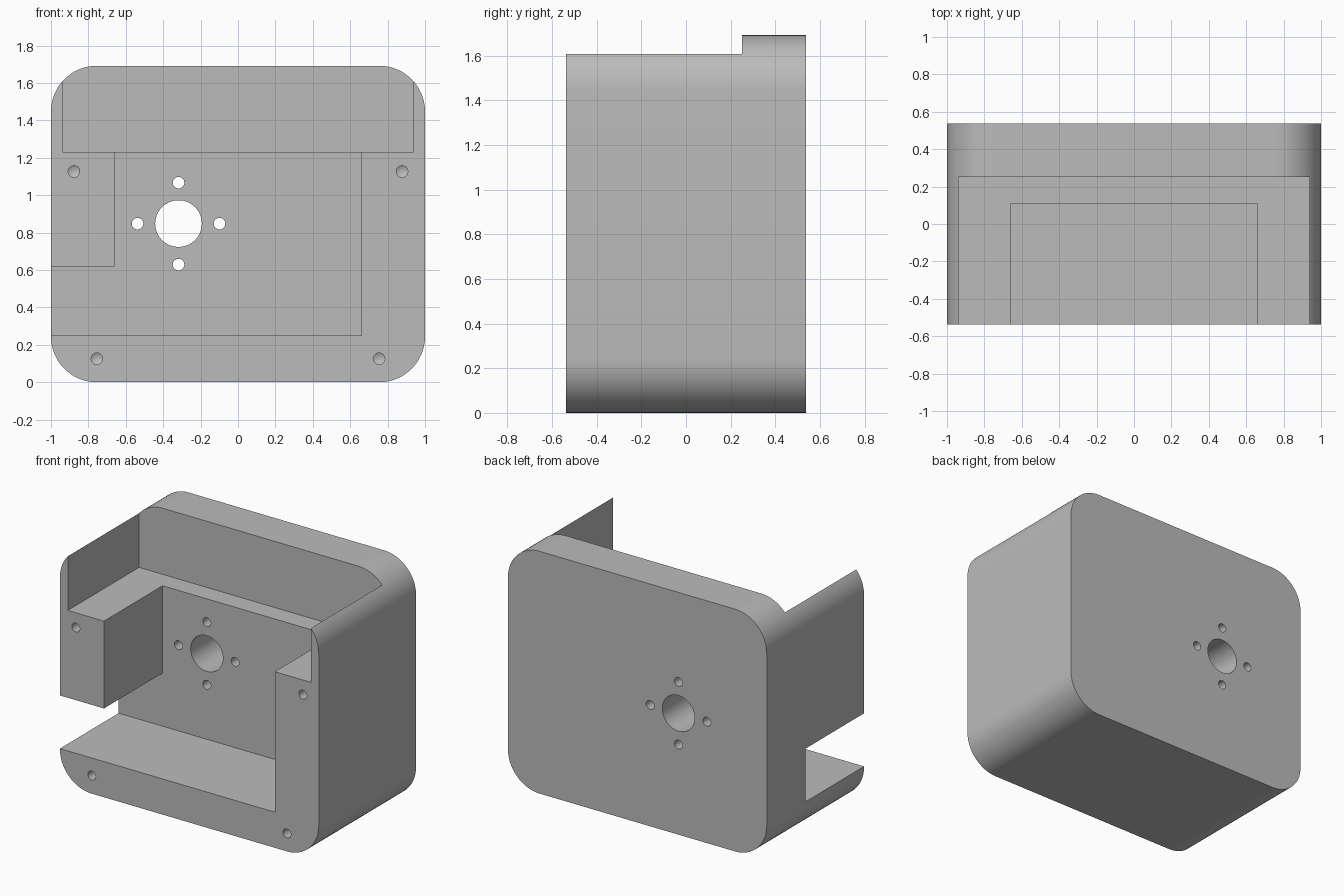
import bpy, bmesh
from math import sin, cos, pi, radians
from mathutils import Matrix, Vector

cube = bpy.data.objects.get("Cube")
if cube:
    bpy.data.objects.remove(cube, do_unlink=True)

HALF_DEPTH, HEIGHT, RADIUS = 0.537, 1.692, 0.245
FRONT = -HALF_DEPTH
SCREW_R = 0.031

grey = bpy.data.materials.new("plain grey")
grey.use_nodes = True
grey.diffuse_color = (0.5, 0.5, 0.5, 1)
grey.node_tree.nodes["Principled BSDF"].inputs["Base Color"].default_value = (0.5, 0.5, 0.5, 1)


def make_object(name, bm):
    bmesh.ops.recalc_face_normals(bm, faces=bm.faces)
    mesh = bpy.data.meshes.new(name)
    bm.to_mesh(mesh)
    bm.free()
    mesh.materials.append(grey)
    obj = bpy.data.objects.new(name, mesh)
    bpy.context.collection.objects.link(obj)
    return obj


def rounded_block(name, steps=16):
    """Rounded rectangle in the xz plane, extruded from front to back."""
    bm = bmesh.new()
    cx, cz = 1 - RADIUS, HEIGHT / 2 - RADIUS
    ring = []
    for i, (sx, sz) in enumerate([(1, 1), (-1, 1), (-1, -1), (1, -1)]):
        for k in range(steps + 1):
            a = (i + k / steps) * pi / 2
            ring.append(bm.verts.new((sx * cx + RADIUS * cos(a), FRONT,
                                      HEIGHT / 2 + sz * cz + RADIUS * sin(a))))
    face = bm.faces.new(ring)
    new = bmesh.ops.extrude_face_region(bm, geom=[face])["geom"]
    verts = [v for v in new if isinstance(v, bmesh.types.BMVert)]
    bmesh.ops.translate(bm, verts=verts, vec=(0, 2 * HALF_DEPTH, 0))
    return make_object(name, bm)


def box(name, low, high):
    low, high = Vector(low), Vector(high)
    bm = bmesh.new()
    bmesh.ops.create_cube(bm, size=1, matrix=Matrix.Translation((low + high) / 2)
                          @ Matrix.Diagonal((high - low).to_4d()))
    return make_object(name, bm)


def drill(name, start, direction, radius, depth, tip=0.0):
    """Cylinder running from start along direction, with an optional cone tip."""
    bm = bmesh.new()
    over = 0.05
    bmesh.ops.create_cone(bm, cap_ends=True, segments=32, radius1=radius, radius2=radius,
                          depth=depth + over,
                          matrix=Matrix.Translation((0, 0, (depth - over) / 2)))
    if tip:
        end = max(bm.faces, key=lambda f: f.calc_center_median().z)
        centre = bmesh.ops.poke(bm, faces=[end])["verts"][0]
        centre.co.z += tip
    turn = Vector((0, 0, 1)).rotation_difference(Vector(direction)).to_matrix().to_4x4()
    bm.transform(Matrix.Translation(start) @ turn)
    return make_object(name, bm)


housing = rounded_block("housing")

# Lid recess, main cavity and cable opening
cutters = [
    box("lid_recess_cutter", (-0.939, -0.8, 1.23), (0.939, 0.25, 2)),
    box("cavity_cutter", (-0.66, -0.8, 0.249), (0.66, 0.11, 1.5)),
    box("side_opening_cutter", (-1.2, -0.8, 0.249), (-0.5, 0.11, 0.62)),
]

# Shaft hole and its four mounting holes through the back wall
shaft_x, shaft_z, spacing = -0.318, 0.848, 0.219
cutters.append(drill("shaft_cutter", (shaft_x, 0.11, shaft_z), (0, 1, 0), 0.125, 0.6))
for dx, dz in [(1, 0), (-1, 0), (0, 1), (0, -1)]:
    cutters.append(drill("mount_cutter", (shaft_x + dx * spacing, 0.11, shaft_z + dz * spacing),
                         (0, 1, 0), SCREW_R, 0.6))

# Blind screw holes in the front rim and on the ledges
for side in (-1, 1):
    for x, z in [(0.877, 1.127), (0.754, 0.126)]:
        cutters.append(drill("front_screw_cutter", (side * x, FRONT, z), (0, 1, 0),
                             SCREW_R, 0.22, 0.018))
    for y in (-0.061, -0.366):
        cutters.append(drill("ledge_screw_cutter", (side * 0.767, y, 1.23), (0, 0, -1),
                             SCREW_R, 0.22, 0.018))

for cutter in cutters:
    mod = housing.modifiers.new(cutter.name, "BOOLEAN")
    mod.operation = "DIFFERENCE"
    mod.solver = "EXACT"
    mod.object = cutter

# Bake the cuts and drop the cutters
result = bpy.data.meshes.new_from_object(
    housing.evaluated_get(bpy.context.evaluated_depsgraph_get()))
housing.modifiers.clear()
housing.data = result
for cutter in cutters:
    bpy.data.objects.remove(cutter, do_unlink=True)

# Smooth the rounds and bores, keep the straight faces flat
result.materials.clear()
result.materials.append(grey)
for poly in result.polygons:
    poly.material_index = 0
    poly.use_smooth = max(abs(c) for c in poly.normal) < 0.9999
result.set_sharp_from_angle(angle=radians(30))
